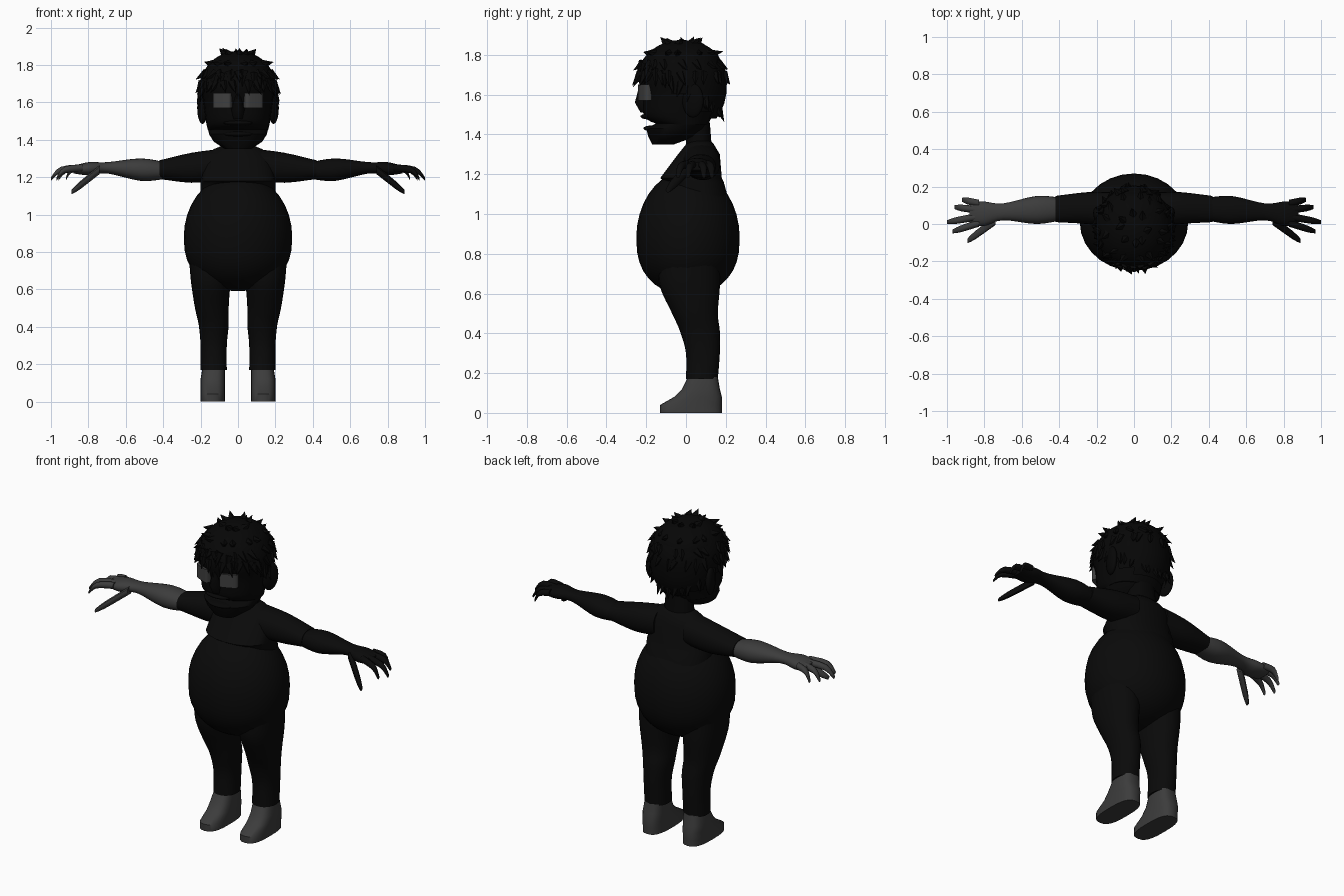
import bpy, bmesh, math, random
from mathutils import Vector, Matrix

random.seed(4)
cube = bpy.data.objects.get("Cube")
if cube:
    bpy.data.objects.remove(cube, do_unlink=True)


def material(name, value):
    mat = bpy.data.materials.new(name)
    mat.use_nodes = True
    colour = (value, value, value, 1)
    mat.diffuse_color = colour
    mat.node_tree.nodes["Principled BSDF"].inputs["Base Color"].default_value = colour
    return mat


CLOTH = material("black cloth", .003)
HEAD = material("deep black", .002)
GREY = material("dark grey", .045)
EYE = material("eye grey", .05)


def finish(name, bm, mat, angle=45):
    bmesh.ops.recalc_face_normals(bm, faces=bm.faces)
    mesh = bpy.data.meshes.new(name)
    bm.to_mesh(mesh)
    bm.free()
    mesh.materials.append(mat)
    ob = bpy.data.objects.new(name, mesh)
    bpy.context.collection.objects.link(ob)
    bpy.ops.object.select_all(action='DESELECT')
    ob.select_set(True)
    bpy.context.view_layer.objects.active = ob
    bpy.ops.object.shade_smooth_by_angle(angle=math.radians(angle))
    return ob


def spline(rings, steps=4):
    """Smooth in-between rings along a Catmull-Rom curve."""
    result = []
    for i in range(len(rings) - 1):
        before, start = Vector(rings[max(i - 1, 0)]), Vector(rings[i])
        end, after = Vector(rings[i + 1]), Vector(rings[min(i + 2, len(rings) - 1)])
        for step in range(steps):
            t = step / steps
            leave, arrive = (end - before) / 2, (after - start) / 2
            ease = t * t * (3 - 2 * t)
            result.append(start.lerp(end, ease) + leave * t * (1 - t) ** 2
                          - arrive * t * t * (1 - t))
    return result + [Vector(rings[-1])]


def signed_power(value, power):
    return math.copysign(abs(value) ** power, value)


def add_loft(bm, rings, axis="z", sides=24, square=2.2, mirror=1):
    """Rings are (along, u low, u high, v low, v high), stacked along an axis."""
    loops = []
    for along, u_low, u_high, v_low, v_high in rings:
        loop = []
        for i in range(sides):
            a = math.tau * i / sides
            u = (u_low + u_high + (u_high - u_low) * signed_power(math.cos(a), 2 / square)) / 2
            v = (v_low + v_high + (v_high - v_low) * signed_power(math.sin(a), 2 / square)) / 2
            x, y, z = (u, v, along) if axis == "z" else (along, u, v)
            loop.append(bm.verts.new((x * mirror, y, z)))
        loops.append(loop)
    for low, high in zip(loops, loops[1:]):
        for i in range(sides):
            j = (i + 1) % sides
            bm.faces.new((low[i], low[j], high[j], high[i]))
    bm.faces.new(loops[0])
    bm.faces.new(loops[-1])


def loft(name, rings, mat, **options):
    bm = bmesh.new()
    add_loft(bm, rings, **options)
    return finish(name, bm, mat)


def column(rings):
    """Symmetric (z, half width, front, back) to full rings."""
    return [(z, -w, w, front, back) for z, w, front, back in rings]


def add_ball(bm, centre, size, depth=None, turn=0):
    """Ellipsoid; depth gives it a fuller lower half of its own height."""
    verts = bmesh.ops.create_uvsphere(bm, u_segments=28, v_segments=18, radius=1)["verts"]
    for v in verts:
        if depth and v.co.z < 0:
            v.co.z = signed_power(v.co.z, .8) * depth / size[2]
    place = Matrix.Translation(centre) @ Matrix.Rotation(turn, 4, 'Z')
    bmesh.ops.transform(bm, matrix=place @ Matrix.Diagonal((*size, 1)), verts=verts)


def ball(name, centre, size, mat, **options):
    bm = bmesh.new()
    add_ball(bm, centre, size, **options)
    return finish(name, bm, mat)


def add_finger(bm, start, end, lift, thickness, mirror):
    """Finger bent at a raised knuckle, tapering to the tip."""
    start, end = Vector(start), Vector(end)
    knuckle = start.lerp(end, .7) + Vector((0, 0, lift))
    rings = [(p.x, p.y - r, p.y + r, p.z - r, p.z + r)
             for p, r in ((start, thickness), (knuckle, thickness * .9), (end, thickness / 2))]
    add_loft(bm, spline(rings, 3), axis="x", sides=10, square=2, mirror=mirror)


# Round belly, overhanging chest and neck
ball("belly", (0, .01, .88), (.29, .26, .34), CLOTH, depth=.29)
loft("chest", column([(1.05, .2, -.1, .22), (1.16, .2, -.1, .19), (1.18, .2, -.13, .18),
                      (1.3, .18, -.04, .17), (1.35, .13, 0, .14), (1.37, .08, .02, .12)]), CLOTH)
loft("neck", column([(1.33, .09, 0, .13), (1.46, .08, 0, .12)]), HEAD)

for side, tag in ((1, "left"), (-1, "right")):
    # Legs and feet
    loft(tag + "_leg", spline([
        (.17, .06, .2, 0, .16), (.3, .06, .2, 0, .17), (.41, .05, .21, -.03, .17),
        (.5, .05, .23, -.07, .16), (.63, .04, .25, -.13, .17), (.74, .02, .26, -.14, .17)]),
        CLOTH, mirror=side)
    loft(tag + "_foot", [
        (0, .07, .2, -.13, .18), (.04, .07, .2, -.13, .18), (.08, .07, .2, -.06, .18),
        (.12, .07, .2, -.02, .17), (.18, .07, .19, .01, .16)], GREY, mirror=side, square=2.8)

    # Arms, with forearm, palm and fingers in one piece
    loft(tag + "_upper_arm", spline([
        (.1, -.02, .17, 1.18, 1.35), (.25, 0, .17, 1.17, 1.33), (.42, .01, .15, 1.19, 1.29)]),
        CLOTH, axis="x", mirror=side)
    bm = bmesh.new()
    add_loft(bm, spline([
        (.39, .02, .14, 1.19, 1.28), (.52, 0, .15, 1.18, 1.3), (.7, .02, .11, 1.22, 1.28),
        (.8, -.01, .12, 1.21, 1.28), (.88, 0, .12, 1.22, 1.26)]), axis="x", mirror=side)
    for i, tip in enumerate(((.92, .13), (.96, .09), (1, .01), (.97, -.04))):
        add_finger(bm, (.83, .11 - .035 * i, 1.25), (*tip, 1.19), .03, .02, side)
    add_finger(bm, (.74, .02, 1.24), (.89, -.09, 1.12), 0, .025, side)
    finish(tag + "_forearm_and_hand", bm, CLOTH if side > 0 else GREY)

    # Ear and eye
    ball(tag + "_ear", (.19 * side, .035, 1.57), (.024, .055, .085), HEAD, turn=-.3 * side)
    eye = loft(tag + "_eye", column([(z, .053, -.025, .025) for z in (1.57, 1.65)]),
               EYE, square=4)
    eye.location = (.082 * side, -.203, 0)
    eye.rotation_euler.z = .42 * side

# Jaw and skull, leaving an open mouth between them
loft("jaw", column([(1.35, .07, -.17, -.06), (1.39, .13, -.19, .05),
                    (1.43, .155, -.2, .1), (1.46, .16, -.14, .11)]), HEAD)
loft("skull", spline(column([(1.45, .16, -.14, .11), (1.49, .17, -.21, .13), (1.6, .185, -.22, .17),
                             (1.7, .195, -.24, .185), (1.8, .16, -.19, .16),
                             (1.86, .07, -.08, .08)])), HEAD)
loft("nose", column([(1.51, .03, -.23, -.17), (1.56, .035, -.26, -.17), (1.65, .015, -.235, -.18)]),
     HEAD, sides=10, square=1.5)
for name, y, z in (("upper_lip", -.185, 1.49), ("lower_lip", -.17, 1.43)):
    ball(name, (0, y, z), (.08, .044, .015), HEAD)

# Hair cap, cut away over the face along a slanted line
centre, size, depth = Vector((0, -.022, 1.67)), Vector((.207, .228, .205)), .27
bm = bmesh.new()
add_ball(bm, centre, size, depth)
middles = {f: f.calc_center_median() for f in bm.faces}
bald = [f for f, m in middles.items() if m.z < 1.585 - .7 * m.y]
bmesh.ops.delete(bm, geom=bald, context='FACES')
finish("hair_cap", bm, HEAD)

# Pointed locks in rows over the cap: the fringe hangs, the crown stands up
bm = bmesh.new()
for row in range(5):
    count = 28 - 5 * row
    for i in range(count):
        a = math.tau * (i + random.uniform(-.3, .3)) / count
        out, along = Vector((math.cos(a), math.sin(a), 0)), Vector((-math.sin(a), math.cos(a), 0))
        z = .055 * row - .03 - (.11 * out.y if row == 0 else 0)
        spread = math.sqrt(1 - (z / (size.z if z > 0 else depth)) ** 2) * .96
        base = centre + out * size * spread + Vector((0, 0, z))
        aim = out * .6 + along * random.uniform(-.5, .5) + Vector((0, 0, .55 * row - 1.5))
        length = (.09 - .01 * row) * random.uniform(.8, 1.1)
        place = Matrix.Translation(base + aim.normalized() * length * .3)
        turn = aim.to_track_quat('Z', 'Y').to_matrix().to_4x4()
        bmesh.ops.create_cone(bm, cap_ends=True, segments=5, radius1=.025, radius2=0,
                              depth=length, matrix=place @ turn)
finish("hair_locks", bm, HEAD, 30)
